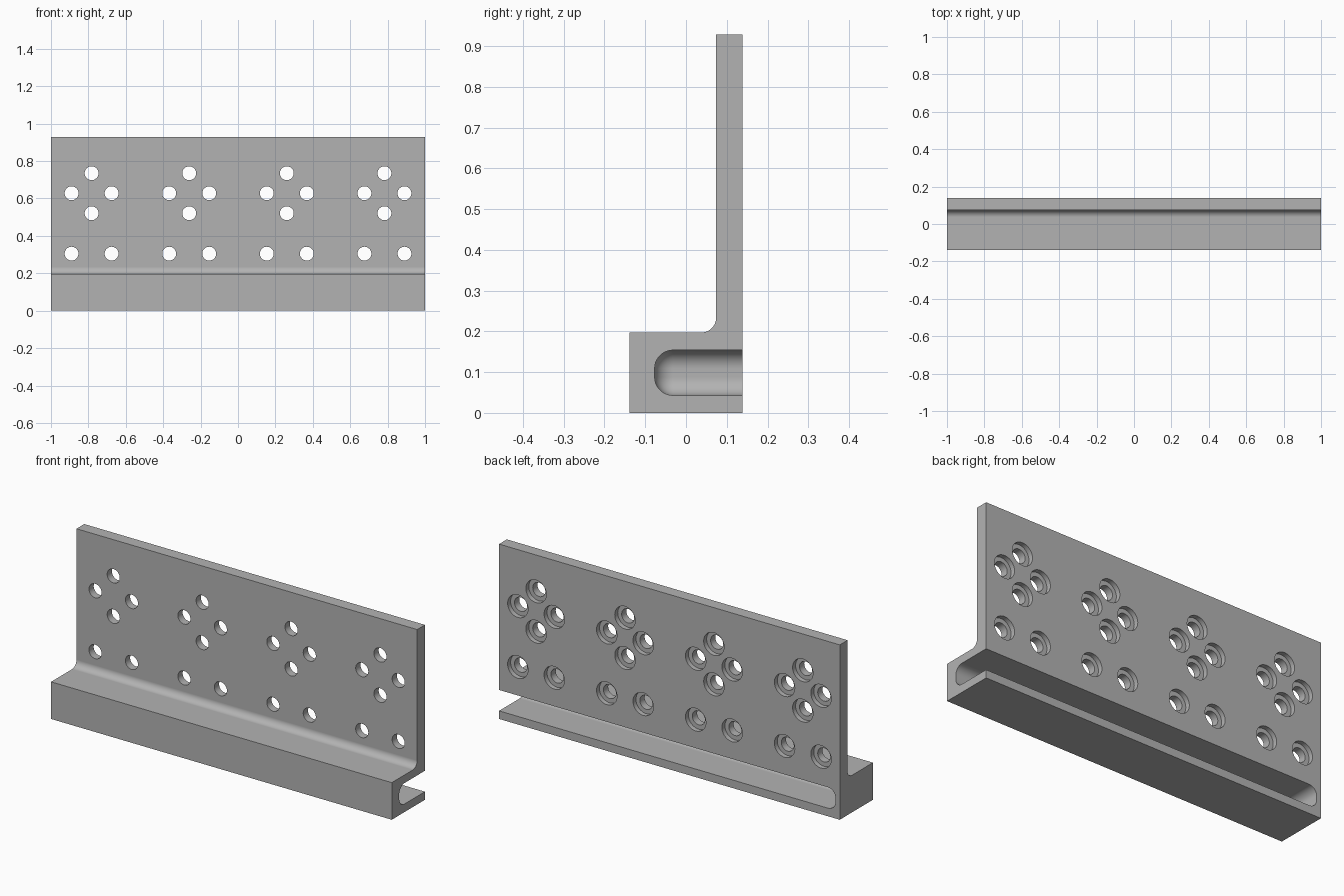
import bpy, bmesh, math
from mathutils import Matrix

cube = bpy.data.objects.get("Cube")
if cube:
    bpy.data.objects.remove(cube, do_unlink=True)

grey = bpy.data.materials.new("plain_grey")
grey.use_nodes = True
colour = (0.45, 0.45, 0.45, 1)
grey.diffuse_color = colour
grey.node_tree.nodes["Principled BSDF"].inputs["Base Color"].default_value = colour


def make_object(name, bm):
    bmesh.ops.recalc_face_normals(bm, faces=bm.faces)
    mesh = bpy.data.meshes.new(name)
    bm.to_mesh(mesh)
    bm.free()
    mesh.materials.append(grey)
    obj = bpy.data.objects.new(name, mesh)
    bpy.context.collection.objects.link(obj)
    return obj


def cut(target, cutter):
    bpy.context.view_layer.objects.active = target
    mod = target.modifiers.new(cutter.name, "BOOLEAN")
    mod.operation, mod.solver, mod.object = "DIFFERENCE", "EXACT", cutter
    bpy.ops.object.modifier_apply(modifier=mod.name)
    bpy.data.objects.remove(cutter, do_unlink=True)


# L-shaped section with a fillet between foot and plate
BACK, PLATE, FOOT, TOP, R = 0.139, 0.074, 0.197, 0.928, 0.037
section = [(-BACK, 0), (BACK, 0), (BACK, TOP), (PLATE, TOP)]
for i in range(13):
    a = math.pi / 2 * i / 12
    section.append((PLATE - R + R * math.cos(a), FOOT + R - R * math.sin(a)))
section.append((-BACK, FOOT))
bm = bmesh.new()
face = bm.faces.new([bm.verts.new((-1, y, z)) for y, z in section])
ext = bmesh.ops.extrude_face_region(bm, geom=[face])
bmesh.ops.translate(bm, vec=(2, 0, 0),
                    verts=[v for v in ext["geom"] if isinstance(v, bmesh.types.BMVert)])
bracket = make_object("mounting_bracket", bm)

# Rounded pocket, open at the back and at the left end
bm = bmesh.new()
low, high = (-0.975, -0.077, 0.043), (1.2, 0.35, 0.154)
size = [h - l for l, h in zip(low, high)]
mid = [(h + l) / 2 for l, h in zip(low, high)]
bmesh.ops.create_cube(bm, size=1, matrix=Matrix.Translation(mid) @ Matrix.Diagonal((*size, 1)))
bmesh.ops.bevel(bm, geom=bm.edges[:], offset=0.045, segments=10, profile=0.5, affect="EDGES")
cut(bracket, make_object("pocket_cutter", bm))

# Stepped holes: wide recess at the back, narrow bore to the front
STEP = [(0.0, 0.2), (0.06, 0.2), (0.06, 0.114), (0.037, 0.114), (0.037, 0.03), (0.0, 0.03)]
SIDES = 40
bm = bmesh.new()
D = 0.107
for k in range(4):
    cx = (k - 1.5) * 0.522
    for dx, z in ((-D, 0.628), (D, 0.628), (0, 0.628 + D), (0, 0.628 - D), (-D, 0.305), (D, 0.305)):
        rings = []
        for r, y in STEP[1:-1]:
            rings.append([bm.verts.new((cx + dx + r * math.cos(math.tau * i / SIDES), y,
                                        z + r * math.sin(math.tau * i / SIDES)))
                          for i in range(SIDES)])
        for a, b in zip(rings, rings[1:]):
            for i in range(SIDES):
                j = (i + 1) % SIDES
                bm.faces.new((a[i], a[j], b[j], b[i]))
        bm.faces.new(rings[0])
        bm.faces.new(rings[-1])
cut(bracket, make_object("hole_cutter", bm))

# Smooth rounds, crisp edges
bpy.ops.object.select_all(action="DESELECT")
bracket.select_set(True)
bpy.context.view_layer.objects.active = bracket
bpy.ops.object.shade_smooth_by_angle(angle=math.radians(30))
weighted = bracket.modifiers.new("weighted_normals", "WEIGHTED_NORMAL")
weighted.keep_sharp = True
